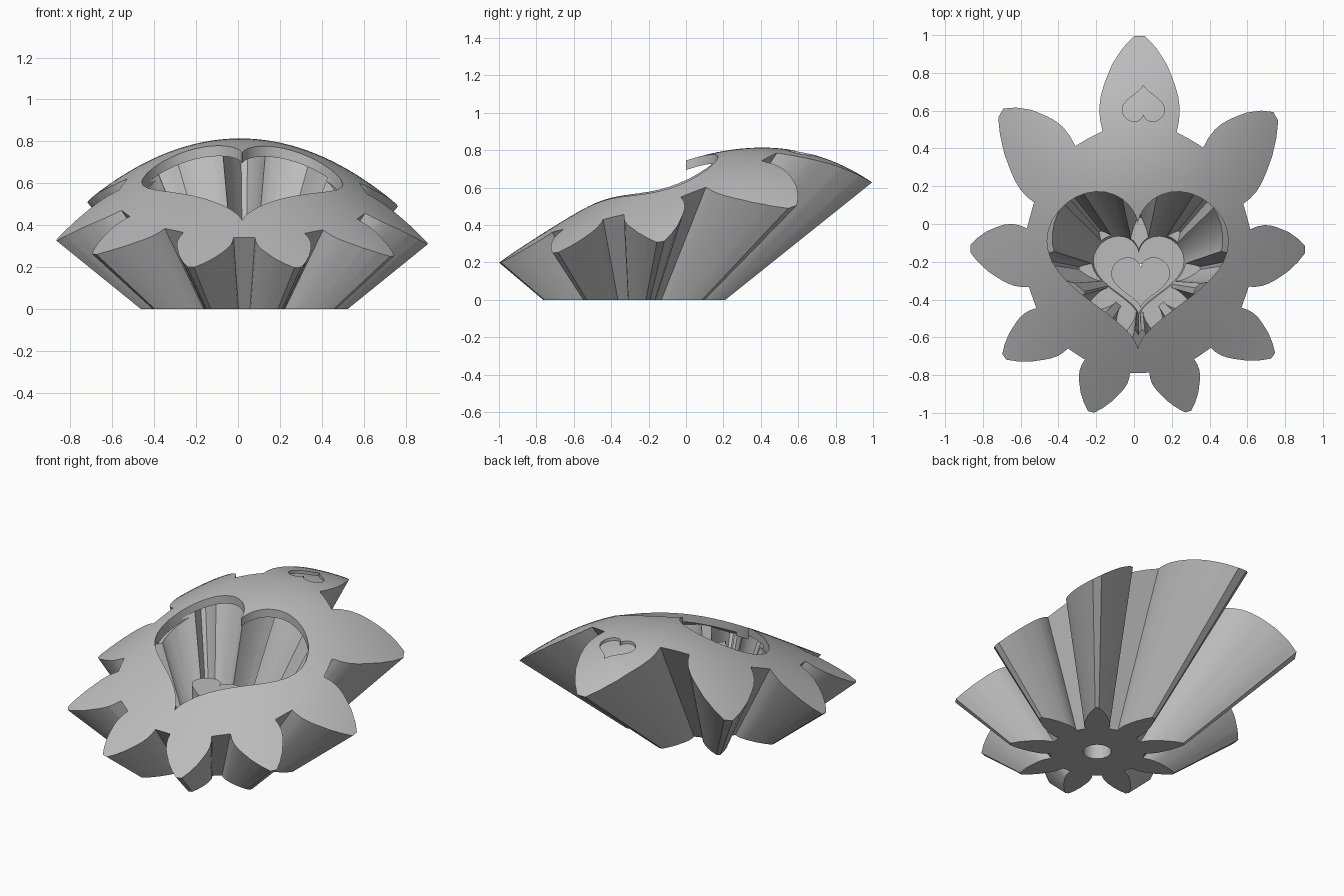
import bpy, bmesh, math

if "Cube" in bpy.data.objects:
    bpy.data.objects.remove(bpy.data.objects["Cube"], do_unlink=True)

CX, CY = 0.03, -0.29          # axis of the flared flower
FLARE = 2.5                   # growth of the outline per unit of height

stone = bpy.data.materials.new("warm_grey")
stone.use_nodes = True
GREY = (0.5, 0.5, 0.5, 1)
stone.diffuse_color = GREY
stone.node_tree.nodes["Principled BSDF"].inputs["Base Color"].default_value = GREY


def to_object(name, bm):
    bmesh.ops.recalc_face_normals(bm, faces=bm.faces)
    mesh = bpy.data.meshes.new(name)
    bm.to_mesh(mesh)
    bm.free()
    mesh.materials.append(stone)
    obj = bpy.data.objects.new(name, mesh)
    bpy.context.collection.objects.link(obj)
    return obj


def loft(name, low, high):
    """Closed solid between two outlines of equal length."""
    bm = bmesh.new()
    a = [bm.verts.new(p) for p in low]
    b = [bm.verts.new(p) for p in high]
    n = len(a)
    for i in range(n):
        j = (i + 1) % n
        bm.faces.new((a[i], a[j], b[j], b[i]))
    bm.faces.new(a)
    bm.faces.new(b)
    return to_object(name, bm)


def flower(scale, z):
    """Nine-petal outline at height z."""
    half = [(0.262, 0.066), (0.285, 0.071), (0.31, 0.073), (0.335, 0.071), (0.36, 0.066),
            (0.41, 0.053), (0.46, 0.033), (0.5, 0.011)]
    petal = [(r, -w) for r, w in half] + [(r, w) for r, w in reversed(half)]
    s = scale * (1 + FLARE * z)
    ring = []
    for k in range(9):
        a = math.radians(90 + 40 * k)
        c, d = math.cos(a), math.sin(a)
        ring += [(CX + s * (r * c - w * d), CY + s * (r * d + w * c), z) for r, w in petal]
    return ring


def flared_flower(name, scale, z0, z1):
    return loft(name, flower(scale, z0), flower(scale, z1))


def heart(x, y, size, z, flip=1):
    """Heart outline at height z."""
    pts = []
    for i in range(64):
        t = math.tau * i / 64
        v = 13 * math.cos(t) - 4 * math.cos(2 * t) - 2 * math.cos(3 * t) - math.cos(4 * t)
        pts.append((x + size * 16 * math.sin(t) ** 3, y + flip * size * v, z))
    return pts


def heart_prism(name, x, y, size, z0, z1, flip=1):
    return loft(name, heart(x, y, size, z0, flip), heart(x, y, size, z1, flip))


def flared_heart(name, z0, z1):
    """Heart that widens upward at the same rate as the flower."""
    rings = []
    for z in (z0, z1):
        s = 1 + FLARE * z
        rings.append(heart(CX - 0.004 * s, CY + 0.04 * s, 0.012 * s, z))
    return loft(name, *rings)


def dome(name, drop):
    """Solid below the arched, forward-sloping top surface."""
    bm = bmesh.new()
    bmesh.ops.create_grid(bm, x_segments=56, y_segments=56, size=1.15)
    for v in bm.verts:
        x, y = v.co.x, v.co.y
        ridge = 0.745 + 0.323 * y - 0.33 * y ** 2 - 0.113 * y ** 3
        v.co.z = ridge * (1 - 0.69 * (x - 0.01) ** 2) - drop
    ext = bmesh.ops.extrude_face_region(bm, geom=bm.faces[:], use_keep_orig=True)
    for v in ext["geom"]:
        if isinstance(v, bmesh.types.BMVert):
            v.co.z = -0.3
    return to_object(name, bm)


def combine(obj, tool, operation):
    mod = obj.modifiers.new(operation.lower(), "BOOLEAN")
    mod.operation, mod.solver, mod.object = operation, "EXACT", tool
    bpy.context.view_layer.objects.active = obj
    bpy.ops.object.modifier_apply(modifier=mod.name)
    bpy.data.objects.remove(tool, do_unlink=True)


# Flared flower body trimmed by the arched top
body = flared_flower("flower_shell", 1, 0, 0.95)
combine(body, dome("top_cutter", 0), "INTERSECT")

# Heart-shaped hollow with petal slots in its wall, under a thin roof
cavity = flared_heart("cavity", 0.1, 0.9)
combine(cavity, flared_flower("slots", 0.5, 0.12, 0.88), "UNION")
combine(cavity, dome("roof_cutter", 0.05), "INTERSECT")
combine(body, cavity, "DIFFERENCE")

# Heart-shaped opening through the roof
opening = heart_prism("opening", 0.02, -0.18, 0.03, 0.2, 1.2)
combine(opening, dome("opening_floor", 0.07), "DIFFERENCE")
combine(body, opening, "DIFFERENCE")

# Shallow heart on the back petal
mark = heart_prism("mark", 0.05, 0.625, 0.007, 0.5, 1.0, -1)
combine(mark, dome("mark_floor", 0.018), "DIFFERENCE")
combine(body, mark, "DIFFERENCE")

# Raised heart in the middle of the hollow
pedestal = heart_prism("heart_pedestal", 0.035, -0.29, 0.0097, 0.09, 0.42)

# Round socket in the underside
for part in (body, pedestal):
    ring = [(CX + 0.08 * math.cos(math.tau * i / 24), CY + 0.08 * math.sin(math.tau * i / 24))
            for i in range(24)]
    combine(part, loft("socket", [(*p, -0.1) for p in ring], [(*p, 0.2) for p in ring]), "DIFFERENCE")

# Smooth petals and dome, crisp edges
for part in (body, pedestal):
    bpy.ops.object.select_all(action="DESELECT")
    part.select_set(True)
    bpy.context.view_layer.objects.active = part
    bpy.ops.object.shade_smooth_by_angle(angle=math.radians(28))
